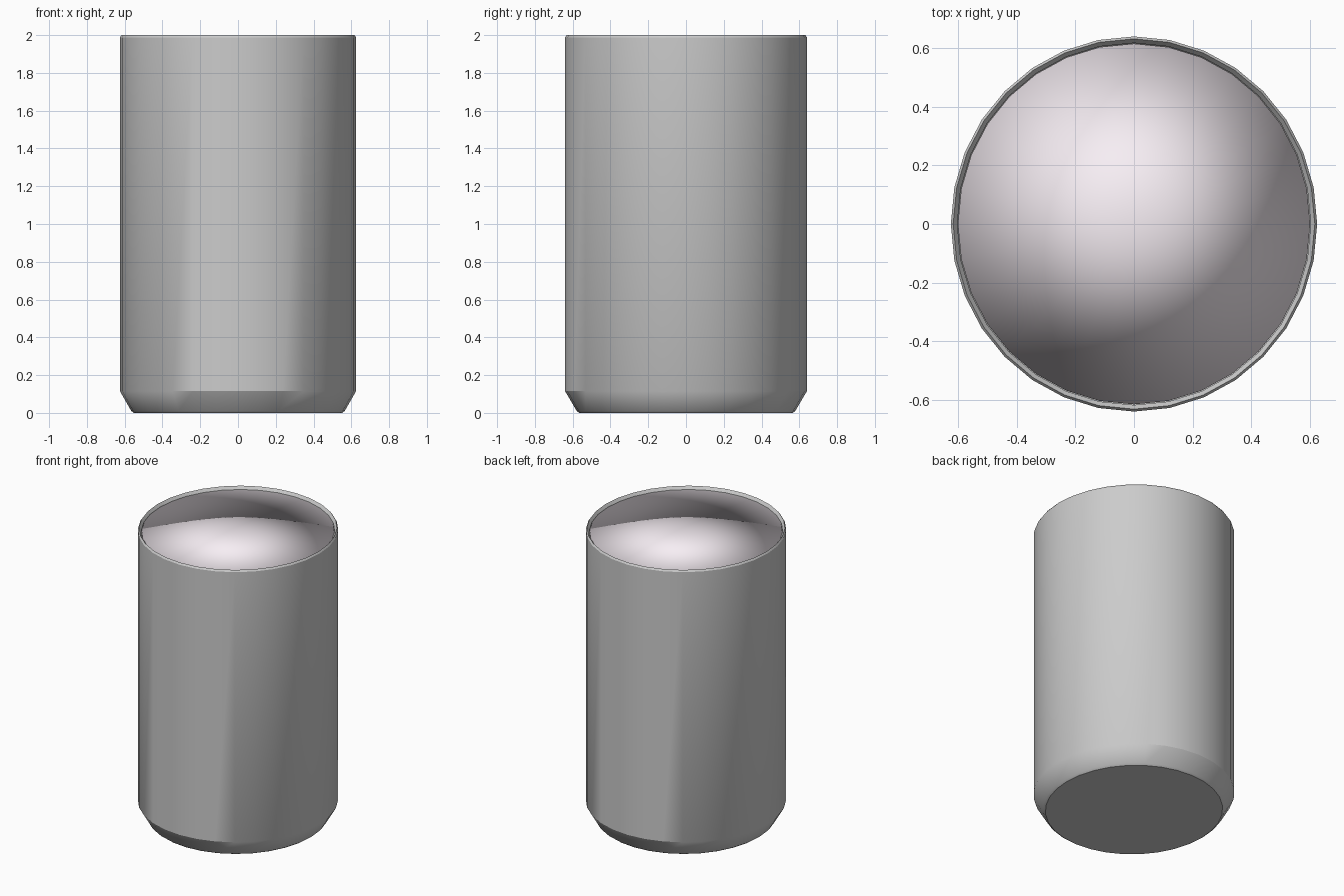
import bpy, math

if "Cube" in bpy.data.objects:
    bpy.data.objects.remove(bpy.data.objects["Cube"])

SIDES = 32
Y_STRETCH = 0.64 / 0.625  # slightly oval footprint


def lathe(name, profile):
    """Spin (radius, z) points about z; radius 0 makes a centre vertex."""
    verts, rings, faces = [], [], []
    for r, z in profile:
        start = len(verts)
        n = 1 if r == 0 else SIDES
        for i in range(n):
            a = 2 * math.pi * i / SIDES
            verts.append((r * math.cos(a), r * Y_STRETCH * math.sin(a), z))
        rings.append([start + (i % n) for i in range(SIDES)])
    for low, high in zip(rings, rings[1:]):
        for i in range(SIDES):
            j = (i + 1) % SIDES
            quad = [low[i], low[j], high[j], high[i]]
            faces.append(list(dict.fromkeys(quad)))
    mesh = bpy.data.meshes.new(name)
    mesh.from_pydata(verts, [], faces)
    obj = bpy.data.objects.new(name, mesh)
    bpy.context.collection.objects.link(obj)
    bpy.ops.object.select_all(action='DESELECT')
    obj.select_set(True)
    bpy.context.view_layer.objects.active = obj
    return obj


# Glass: chamfered foot, straight wall, thin rim, hollow inside
lathe("glass", [
    (0, 0), (0.552, 0), (0.565, 0.01), (0.625, 0.115),
    (0.625, 1.988), (0.617, 2.0), (0.603, 1.98), (0.603, 0.13),
    (0.55, 0.05), (0, 0.05),
])
bpy.ops.object.shade_smooth_by_angle(angle=math.radians(30))

# Drink: closed body filling the glass, fully smooth so its top shades like a dome
drink = lathe("drink", [(0, 0.06), (0.54, 0.06), (0.601, 0.14), (0.601, 1.977), (0, 1.977)])
bpy.ops.object.shade_smooth()
weighted = drink.modifiers.new("area_normals", 'WEIGHTED_NORMAL')
weighted.mode = 'FACE_AREA'

milk = bpy.data.materials.new("pale_pink")
milk.diffuse_color = (0.93, 0.86, 0.91, 1)
milk.use_nodes = True
milk.node_tree.nodes["Principled BSDF"].inputs["Base Color"].default_value = milk.diffuse_color
drink.data.materials.append(milk)
